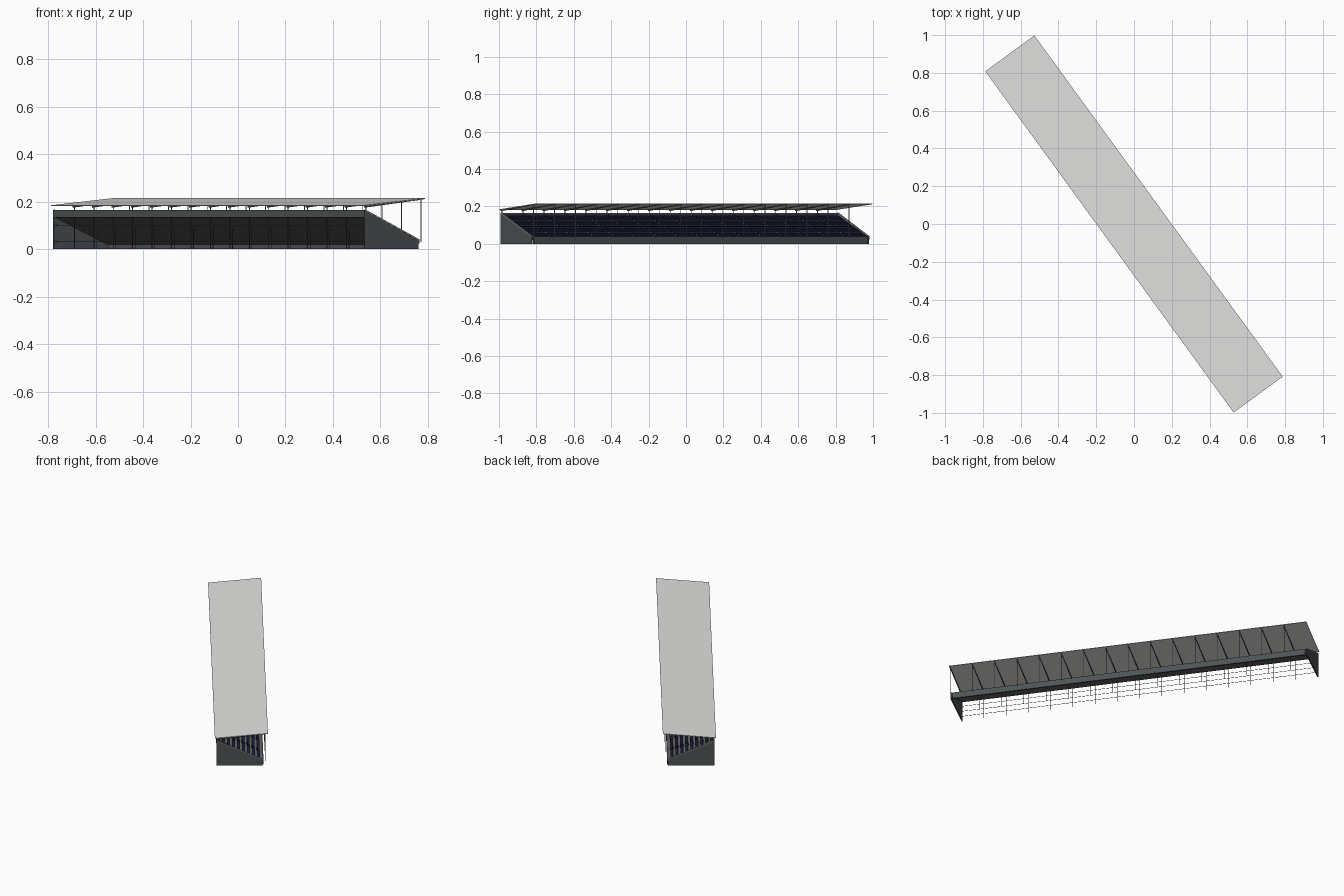
import bpy, bmesh, math
from mathutils import Vector

cube = bpy.data.objects.get("Cube")
if cube:
    bpy.data.objects.remove(cube, do_unlink=True)

# Whole stand is laid out along local x, seats facing local +y, then turned
TURN = math.radians(-53.94)
HALF = 1.115
BAYS = 16
BACK, FRONT = -0.152, 0.134


def material(name, rgb):
    m = bpy.data.materials.new(name)
    m.use_nodes = True
    m.diffuse_color = (*rgb, 1)
    bsdf = next(n for n in m.node_tree.nodes if n.type == 'BSDF_PRINCIPLED')
    bsdf.inputs["Base Color"].default_value = (*rgb, 1)
    bsdf.inputs["Roughness"].default_value = 0.8
    return m


slate = material("slate_panel", (0.076, 0.086, 0.091))
concrete = material("grey_concrete", (0.14, 0.132, 0.13))
navy = material("navy_seat", (0.012, 0.016, 0.045))
roofing = material("pale_roof", (0.77, 0.77, 0.755))
steel = material("dark_steel", (0.06, 0.06, 0.06))
pole = material("grey_post", (0.3, 0.32, 0.3))


def finish(name, bm, mat):
    bmesh.ops.recalc_face_normals(bm, faces=bm.faces)
    mesh = bpy.data.meshes.new(name)
    bm.to_mesh(mesh)
    bm.free()
    mesh.materials.append(mat)
    ob = bpy.data.objects.new(name, mesh)
    bpy.context.collection.objects.link(ob)
    ob.rotation_euler.z = TURN


def add_prism(bm, profile, x0, x1):
    """Extrude a (y, z) outline along x."""
    face = bm.faces.new([bm.verts.new((x0, y, z)) for y, z in profile])
    out = bmesh.ops.extrude_face_region(bm, geom=[face])
    moved = [g for g in out["geom"] if isinstance(g, bmesh.types.BMVert)]
    bmesh.ops.translate(bm, verts=moved, vec=Vector((x1 - x0, 0, 0)))
    # close the starting end if the extrusion consumed it
    bmesh.ops.holes_fill(bm, edges=[e for e in bm.edges if e.is_boundary], sides=0)


def add_box(bm, x0, x1, y0, y1, z0, z1):
    add_prism(bm, [(y0, z0), (y1, z0), (y1, z1), (y0, z1)], x0, x1)


def prism(name, mat, profile, x0, x1):
    bm = bmesh.new()
    add_prism(bm, profile, x0, x1)
    finish(name, bm, mat)


def box(name, mat, *bounds):
    bm = bmesh.new()
    add_box(bm, *bounds)
    finish(name, bm, mat)


def roof_z(y):
    return 0.182 + (y + 0.161) * 0.093


frames = [-HALF + 0.002 + i * (2 * HALF - 0.004) / BAYS for i in range(BAYS + 1)]

# Stepped terrace with a sloping underside
ROWS = 9
Y0, Y1, Z0, Z1 = 0.125, BACK + 0.006, 0.026, 0.142
depth, rise = (Y1 - Y0) / ROWS, (Z1 - Z0) / ROWS
steps = []
for i in range(ROWS):
    z = Z0 + (i + 1) * rise
    steps += [(Y0 + i * depth, z), (Y0 + (i + 1) * depth, z)]
outline = [(Y0, 0.02)] + steps + [(Y1, 0.134)]
prism("terrace", concrete, outline, -HALF + 0.006, HALF - 0.006)

# Seat rows set back on each tread, broken by narrow aisles
bm = bmesh.new()
for i in range(ROWS):
    y = Y0 + i * depth
    z = Z0 + (i + 1) * rise
    for a, b in zip(frames, frames[1:]):
        add_box(bm, a + 0.006, b - 0.006, y + depth * 0.92, y + depth * 0.38, z, z + 0.006)
        add_box(bm, a + 0.006, b - 0.006, y + depth * 0.97, y + depth * 0.82, z, z + 0.014)
finish("seats", bm, navy)

# Side walls with a raking top, and a pale capping strip
side = [(BACK, 0), (0.129, 0), (0.129, 0.024), (FRONT, 0.024), (FRONT, 0.04),
        (BACK + 0.006, 0.164), (BACK, 0.164)]
cap = [(FRONT, 0.036), (FRONT, 0.041), (BACK + 0.004, 0.167), (BACK + 0.004, 0.161)]
for name, s in (("left", 1), ("right", -1)):
    prism(name + "_side_wall", slate, side, s * HALF, s * (HALF - 0.006))
    prism(name + "_wall_cap", pole, cap, s * (HALF + 0.001), s * (HALF - 0.007))

# Front wall, upper back panel and its top rail
box("front_wall", slate, -HALF + 0.012, HALF - 0.012, 0.125, FRONT, 0, 0.04)
box("back_panel", slate, -HALF, HALF, BACK, BACK + 0.006, 0.134, 0.164)
box("back_top_rail", pole, -HALF, HALF, BACK + 0.004, BACK + 0.008, 0.162, 0.166)

# Thin sloping roof sheet
ya, yb = -0.161, 0.161
prism("roof", roofing, [(ya, roof_z(ya)), (yb, roof_z(yb)), (yb, roof_z(yb) + 0.003),
                        (ya, roof_z(ya) + 0.003)], -HALF - 0.002, HALF + 0.002)

# Tapered rafters under the roof
bm = bmesh.new()
for x in frames[1:]:
    add_prism(bm, [(BACK, roof_z(BACK)), (0.155, roof_z(0.155)),
                   (0.155, roof_z(0.155) - 0.002), (BACK, roof_z(BACK) - 0.008)],
              x - 0.002, x + 0.002)
finish("rafters", bm, steel)

# Slender front roof posts
bm = bmesh.new()
for x in frames[1:]:
    add_box(bm, x - 0.0013, x + 0.0013, 0.142, 0.145, 0.03, roof_z(0.143))
finish("front_posts", bm, pole)

# Back roof posts and the open frame beneath the terrace
bm = bmesh.new()
for x in frames[1:]:
    add_box(bm, x - 0.0013, x + 0.0013, BACK + 0.007, BACK + 0.01, 0, roof_z(BACK))
    add_box(bm, x - 0.001, x + 0.001, -0.03, -0.028, 0, 0.083)
for z in (0.03, 0.065, 0.1):
    add_box(bm, -HALF + 0.006, HALF - 0.006, BACK + 0.007, BACK + 0.009, z, z + 0.0015)
finish("under_frame", bm, steel)
